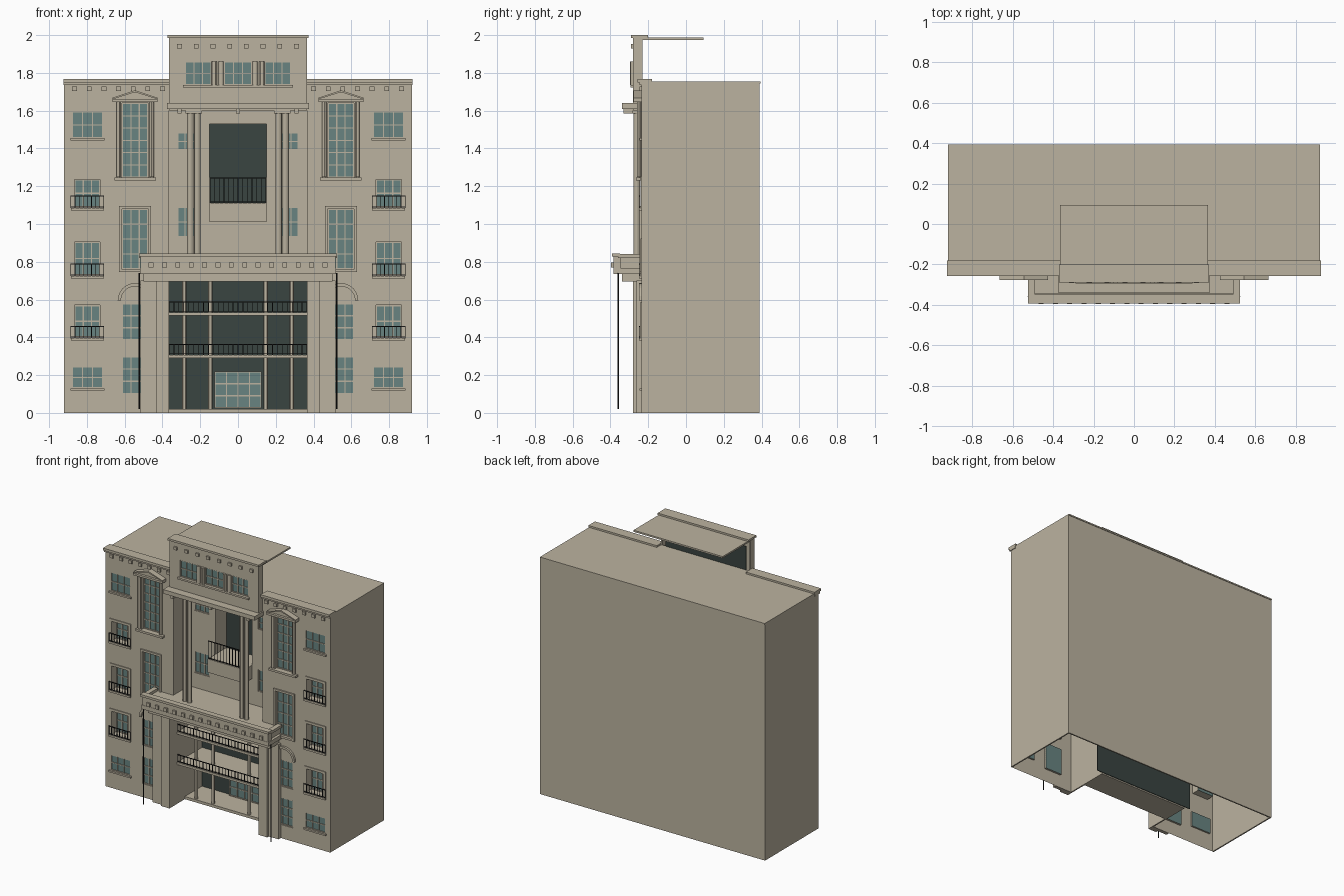
import bpy, bmesh, math

if "Cube" in bpy.data.objects:
    bpy.data.objects.remove(bpy.data.objects["Cube"])


def material(name, rgb):
    m = bpy.data.materials.new(name)
    m.use_nodes = True
    m.diffuse_color = (*rgb, 1)
    m.node_tree.nodes["Principled BSDF"].inputs["Base Color"].default_value = (*rgb, 1)
    return m


STONE = material("warm stone", (.50, .45, .35))
GLASS = material("teal glass", (.14, .23, .22))
DARK = material("dark glass", (.042, .058, .052))
IRON = material("black iron", (.012, .012, .012))
parts = {}


def part(name, mat):
    if name not in parts:
        parts[name] = (bmesh.new(), mat)
    return parts[name][0]


def box(name, mat, x, y, z):
    prism(name, mat, [(x[0], z[0]), (x[1], z[0]), (x[1], z[1]), (x[0], z[1])], y)


def prism(name, mat, outline, y):
    # x-z outline pushed through from y[0] to y[1]
    bm = part(name, mat)
    rings = [[bm.verts.new((px, d, pz)) for px, pz in outline] for d in y]
    bm.faces.new(rings[0])
    bm.faces.new(rings[1][::-1])
    n = len(outline)
    for i in range(n):
        j = (i + 1) % n
        bm.faces.new((rings[0][j], rings[0][i], rings[1][i], rings[1][j]))


def sides(x):
    return x, (-x[1], -x[0])


def pair(name, mat, x, y, z):
    for sx in sides(x):
        box(name, mat, sx, y, z)


def column(name, mat, x, y, z, r, n=12):
    bm = part(name, mat)
    made = bmesh.ops.create_cone(bm, cap_ends=True, segments=n, radius1=r, radius2=r, depth=z[1] - z[0])
    bmesh.ops.translate(bm, verts=made["verts"], vec=(x, y, (z[0] + z[1]) / 2))


def wall(name, y, x, z, holes):
    # flat wall pierced by rectangular holes (x0, x1, z0, z1, depth)
    bm = part(name, STONE)
    xs = sorted({*x, *(v for h in holes for v in h[:2])})
    zs = sorted({*z, *(v for h in holes for v in h[2:4])})
    for a, b in zip(xs, xs[1:]):
        for c, d in zip(zs, zs[1:]):
            cx, cz = (a + b) / 2, (c + d) / 2
            if not any(h[0] < cx < h[1] and h[2] < cz < h[3] for h in holes):
                bm.faces.new([bm.verts.new((p, y, q)) for p, q in ((a, c), (b, c), (b, d), (a, d))])
    for a, b, c, d, deep in holes:
        ring = [(a, c), (b, c), (b, d), (a, d)]
        for (p, q), (r, s) in zip(ring, ring[1:] + ring[:1]):
            bm.faces.new([bm.verts.new(v) for v in ((p, y, q), (p, y + deep, q), (r, y + deep, s), (r, y, s))])
    bmesh.ops.remove_doubles(bm, verts=bm.verts, dist=.0001)


def window(x, z, y, cols=3, rows=2):
    box("window_glass", GLASS, x, (y, y + .004), z)
    t = .003
    for i in range(cols + 1):
        p = x[0] + t + (x[1] - x[0] - 2 * t) * i / cols
        box("window_bars", STONE, (p - t, p + t), (y - .006, y), z)
    for i in range(rows + 1):
        p = z[0] + t + (z[1] - z[0] - 2 * t) * i / rows
        box("window_bars", STONE, x, (y - .006, y), (p - t, p + t))


def frame(x, z, y, w):
    # raised surround outside an opening
    for sx in ((x[0] - w, x[0]), (x[1], x[1] + w)):
        box("window_surrounds", STONE, sx, y, (z[0] - w, z[1] + w))
    for sz in ((z[0] - w, z[0]), (z[1], z[1] + w)):
        box("window_surrounds", STONE, x, y, sz)


def railing(x, y, z, n):
    r = .0025
    for h in (z[0] + .006, z[1] - r):
        box("railings", IRON, x, (y - r, y + r), (h - r, h + r))
    for i in range(n + 1):
        p = x[0] + (x[1] - x[0]) * i / n
        box("railings", IRON, (p - .0018, p + .0018), (y - .0018, y + .0018), z)


def dentils(x, n, y, z, w=.025):
    for i in range(n):
        p = x[0] + (x[1] - x[0]) * i / (n - 1)
        box("dentils", STONE, (p - w / 2, p + w / 2), y, z)


W, FRONT, BACK, TOP, BAY, DEEP = .92, -.235, .39, 1.755, .365, -.05

# outer shell, open underneath
pair("side_walls", STONE, (W - .01, W), (FRONT, BACK), (0, TOP))
box("back_wall", STONE, (-W, W), (BACK - .01, BACK), (0, TOP))
box("main_roof", STONE, (-W, W), (FRONT, BACK + .004), (TOP - .01, TOP))

# wings: (x range, z range, recess, rows)
outer, railed, inner = (.715, .88), (.73, .865), (.475, .615)
openings = [(outer, (1.455, 1.595), .012, 2), (outer, (.13, .245), .012, 2),
            (railed, (1.09, 1.235), .06, 2), (railed, (.73, .905), .06, 2), (railed, (.40, .57), .06, 2),
            (inner, (1.245, 1.64), .02, 6), (inner, (.76, 1.08), .02, 4),
            (inner, (.385, .58), .015, 3), (inner, (.1, .3), .015, 3)]
for s in (0, 1):
    span = sides((BAY, W))[s]
    wall("wing_walls", FRONT, span, (0, TOP),
         [(*sides(x)[s], *z, deep) for x, z, deep, rows in openings])
    for x, z, deep, rows in openings:
        sx = sides(x)[s]
        window(sx, z, FRONT + deep - .004, 3, rows)
        if x == railed:
            frame(sx, z, (FRONT - .006, FRONT), .018)
            rail = (sx[0] - .02, sx[1] + .02)
            box("balcony_ledges", STONE, rail, (FRONT - .014, FRONT), (z[0] - .018, z[0] - .004))
            railing(rail, FRONT - .01, (z[0] - .005, z[0] + .06), 8)
        elif x == outer:
            box("window_sills", STONE, (sx[0] - .008, sx[1] + .008), (FRONT - .012, FRONT), (z[0] - .012, z[0]))
    # tall pedimented window
    sx = sides(inner)[s]
    c = (sx[0] + sx[1]) / 2
    frame(sx, openings[5][1], (FRONT - .012, FRONT), .012)
    for k in (-1, 1):
        column("window_columns", STONE, c + k * .088, FRONT - .014, (1.25, 1.645), .011)
    box("window_sills", STONE, (c - .11, c + .11), (FRONT - .03, FRONT), (1.23, 1.245))
    box("pediments", STONE, (c - .12, c + .12), (FRONT - .043, FRONT), (1.645, 1.66))
    prism("pediments", STONE, [(c - .12, 1.66), (c + .12, 1.66), (c + .03, 1.697), (c - .03, 1.697)],
          (FRONT - .025, FRONT))
    for k in (-1, 1):
        prism("pediments", STONE, [(c + k * .12, 1.66), (c + k * .12, 1.668), (c, 1.708), (c, 1.698)],
              (FRONT - .043, FRONT))
    frame(sx, openings[6][1], (FRONT - .01, FRONT), .015)
    # arched hood of the lower window
    angles = [math.pi * i / 12 for i in range(13)]
    arc = [(c + r * math.cos(a), .595 + r * math.sin(a)) for r, seq in ((.092, angles), (.075, angles[::-1])) for a in seq]
    prism("arched_hoods", STONE, arc, (FRONT - .015, FRONT))
    # wing cornice
    span = sides((BAY, W + .005))[s]
    box("wing_cornice", STONE, span, (-.245, -.185), (1.735, 1.75))
    box("wing_cornice", STONE, span, (-.257, -.18), (1.75, 1.768))
    dentils(sides((.40, .865))[s], 7, (FRONT - .012, FRONT), (1.705, 1.728))

# upper recess
wall("recess_wall", DEEP, (-BAY, BAY), (.70, 1.70),
     [(-.15, .15, 1.11, 1.53, .13)] + [(*h, *z, .012) for h in sides((.2, .322)) for z in ((1.39, 1.485), (.93, 1.09))])
for h in sides((.2, .322)):
    for z in ((1.39, 1.485), (.93, 1.09)):
        window(h, z, DEEP + .01)
box("recess_glass", DARK, (-.16, .16), (.08, .085), (1.1, 1.54))
pair("recess_sides", STONE, (BAY, BAY + .01), (FRONT, DEEP), (.7, TOP))
box("balcony_parapet", STONE, (-.15, .15), (-.14, DEEP), (1.01, 1.11))
railing((-.148, .148), -.136, (1.11, 1.245), 12)
for x in (.215, .252):
    for k in (-1, 1):
        column("tall_columns", STONE, k * x, -.26, (.82, 1.6), .0175)
pair("column_capitals", STONE, (.19, .277), (-.285, -.236), (1.585, 1.61))

# attic tower: front skin, entablature, flat roof
panes = [(-.28, -.14), (-.075, .075), (.14, .28)]
wall("tower_front", -.28, (-BAY, BAY), (1.6, 1.99), [(*p, 1.735, 1.86, .015) for p in panes])
for p in panes:
    window(p, (1.735, 1.86), -.268, 3, 2)
pair("tower_sides", STONE, (BAY - .01, BAY), (-.28, -.23), (1.6, 1.99))
box("tower_back_glass", DARK, (-.33, .33), (-.235, -.23), (1.7, 1.93))
box("tower_sill", STONE, (-.29, .29), (-.295, -.28), (1.722, 1.735))
for x in (-.125, -.09, .09, .125):
    column("tower_columns", STONE, x, -.282, (1.735, 1.86), .014)
dentils((-.31, .31), 8, (-.292, -.28), (1.93, 1.952))
box("tower_cap", STONE, (-.372, .372), (-.29, -.2), (1.985, 2))
box("tower_roof", STONE, (-BAY, BAY), (-.28, .093), (1.975, 1.987))
box("entablature", STONE, (-.375, .375), (-.34, FRONT), (1.61, 1.64))
box("entablature", STONE, (-BAY, BAY), (-.28, DEEP), (1.6, 1.612))
for x in (-.31, 0, .31):
    box("entablature_brackets", STONE, (x - .01, x + .01), (-.33, -.28), (1.585, 1.61))

# entrance canopy
box("canopy", STONE, (-.515, .515), (-.383, -.345), (.765, .83))
box("canopy", STONE, (-.5, .5), (-.36, DEEP), (.735, .82))
box("canopy", STONE, (-.52, .52), (-.385, FRONT), (.735, .765))
box("canopy_soffit", STONE, (-.5, .5), (-.34, .1), (.695, .735))
box("canopy_rim", STONE, (-.525, .525), (-.393, -.35), (.828, .845))
pair("canopy_rim", STONE, (.49, .525), (-.36, FRONT), (.82, .84))
dentils((-.46, .46), 14, (-.396, -.383), (.77, .797))

# piers, lamp rods
pair("inner_piers", STONE, (BAY, .435), (-.28, FRONT), (0, .7))
pair("outer_piers", STONE, (.435, .515), (-.262, FRONT), (0, .7))
pair("lobby_sides", STONE, (BAY, BAY + .01), (FRONT, .1), (0, .7))
for k in (-1, 1):
    column("hanging_rods", IRON, k * .522, -.358, (.02, .74), .004, 8)

# lobby: glass, floors, columns, railings, doors
box("lobby_glass", DARK, (-.42, .42), (.1, .105), (.01, .72))
box("lobby_floor", STONE, (-BAY, BAY), (-.1, .1), (0, .02))
for z in (.29, .515):
    box("gallery_floors", STONE, (-BAY, BAY), (-.19, .1), (z, z + .017))
    railing((-BAY, BAY), -.185, (z + .017, z + .075), 28)
for x in (.148, .285):
    for k in (-1, 1):
        column("lobby_columns", STONE, k * x, -.08, (.02, .7), .012)
window((-.125, .125), (.025, .22), .08, 4, 3)

# turn the collected geometry into objects
for name, (bm, mat) in parts.items():
    if not name.endswith(("_wall", "_walls", "_front")) or name in ("side_walls", "back_wall"):
        bmesh.ops.recalc_face_normals(bm, faces=bm.faces)
    mesh = bpy.data.meshes.new(name)
    bm.to_mesh(mesh)
    bm.free()
    mesh.materials.append(mat)
    obj = bpy.data.objects.new(name, mesh)
    bpy.context.collection.objects.link(obj)
    if "columns" in name or "rods" in name:
        bpy.context.view_layer.objects.active = obj
        obj.select_set(True)
        bpy.ops.object.shade_smooth_by_angle()
        obj.select_set(False)
